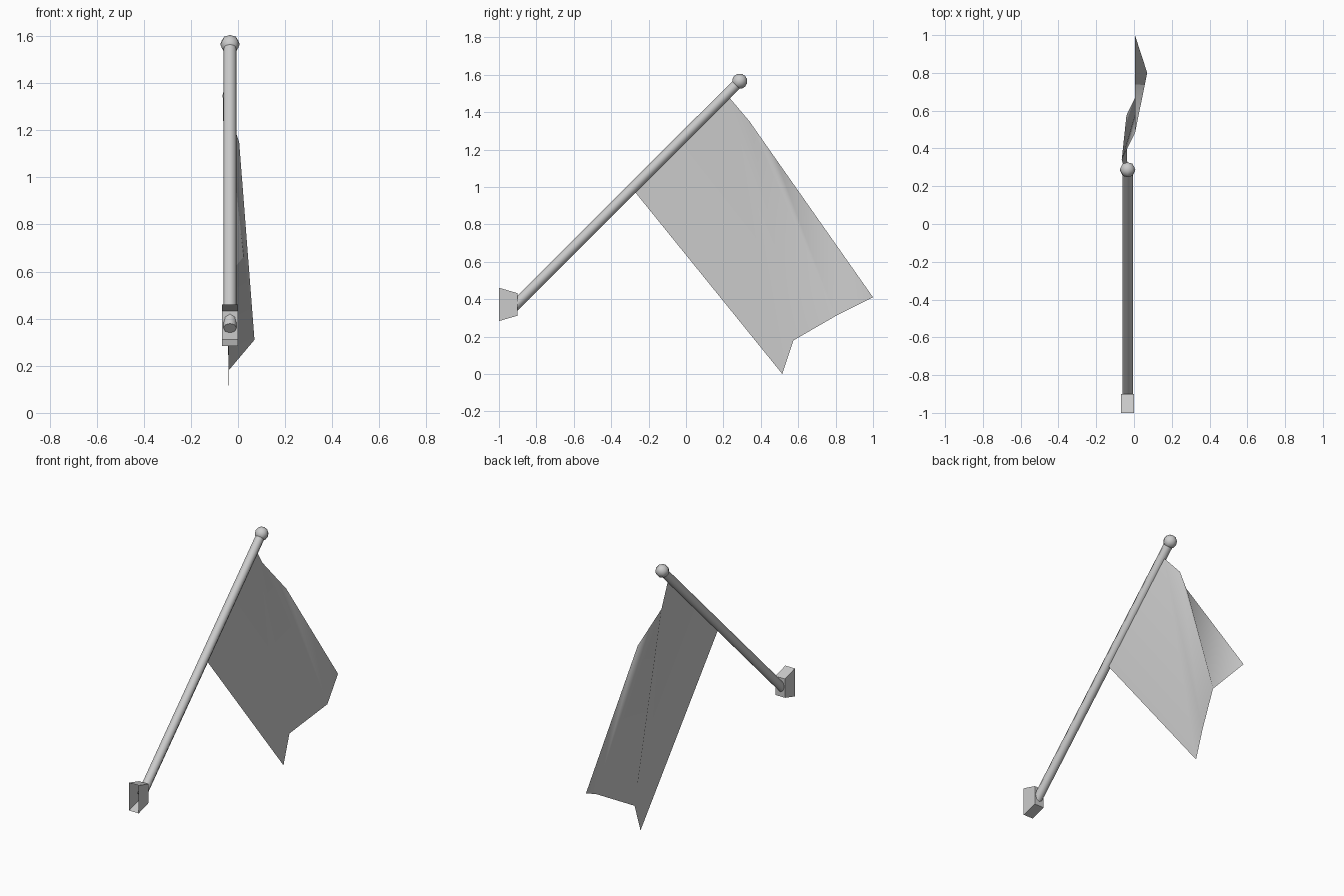
import bpy, bmesh
from math import radians
from mathutils import Vector, Matrix

cube = bpy.data.objects.get("Cube")
if cube:
    bpy.data.objects.remove(cube, do_unlink=True)

grey = bpy.data.materials.new("light_grey")
grey.use_nodes = True
colour = (0.6, 0.6, 0.6, 1)
grey.diffuse_color = colour
grey.node_tree.nodes["Principled BSDF"].inputs["Base Color"].default_value = colour


def finish(name, bm, angle=None):
    mesh = bpy.data.meshes.new(name)
    bm.to_mesh(mesh)
    bm.free()
    mesh.materials.append(grey)
    obj = bpy.data.objects.new(name, mesh)
    bpy.context.collection.objects.link(obj)
    if angle:
        bpy.ops.object.select_all(action='DESELECT')
        obj.select_set(True)
        bpy.context.view_layer.objects.active = obj
        bpy.ops.object.shade_smooth_by_angle(angle=radians(angle))
    return obj


CX = -0.034
foot = Vector((CX, -0.92, 0.36))
tip = Vector((CX, 0.287, 1.565))
axis = tip - foot
turn = axis.to_track_quat('Z', 'Y').to_matrix().to_4x4()

# Slanted pole
bm = bmesh.new()
bmesh.ops.create_cone(bm, cap_ends=True, segments=8, radius1=0.028, radius2=0.028,
                      depth=axis.length,
                      matrix=Matrix.Translation((foot + tip) / 2) @ turn)
finish("pole", bm, 50)

# Ball finial on the pole tip
bm = bmesh.new()
bmesh.ops.create_uvsphere(bm, u_segments=8, v_segments=6, radius=0.041,
                          matrix=Matrix.Translation(tip) @ turn)
finish("finial", bm, 60)

# Tapered wall bracket, open toward the wall
bm = bmesh.new()
bmesh.ops.create_cube(bm, size=1)
for v in bm.verts:
    half = 0.089 if v.co.y < 0 else 0.06
    v.co = (CX + v.co.x * 0.068, -0.95 + v.co.y * 0.1, 0.372 + v.co.z * 2 * half)
wall_face = min(bm.faces, key=lambda f: f.calc_center_median().y)
bmesh.ops.delete(bm, geom=[wall_face], context='FACES_ONLY')
finish("bracket", bm)

# Draped flag: top edge and hem joined by folded panels
bm = bmesh.new()
top = [bm.verts.new(p) for p in ((CX, -0.27, 0.97), (CX, 0.23, 1.48),
                                 (-0.065, 0.34, 1.35), (0.005, 0.48, 1.15))]
hem = [bm.verts.new(p) for p in ((-0.04, 0.515, 0), (-0.04, 0.575, 0.18),
                                 (0.07, 0.8, 0.31), (0.005, 1.0, 0.41))]
for i in range(3):
    a, b, c, d = top[i], hem[i], hem[i + 1], top[i + 1]
    bm.faces.new((a, b, d))
    bm.faces.new((b, c, d))
finish("flag", bm, 60)
